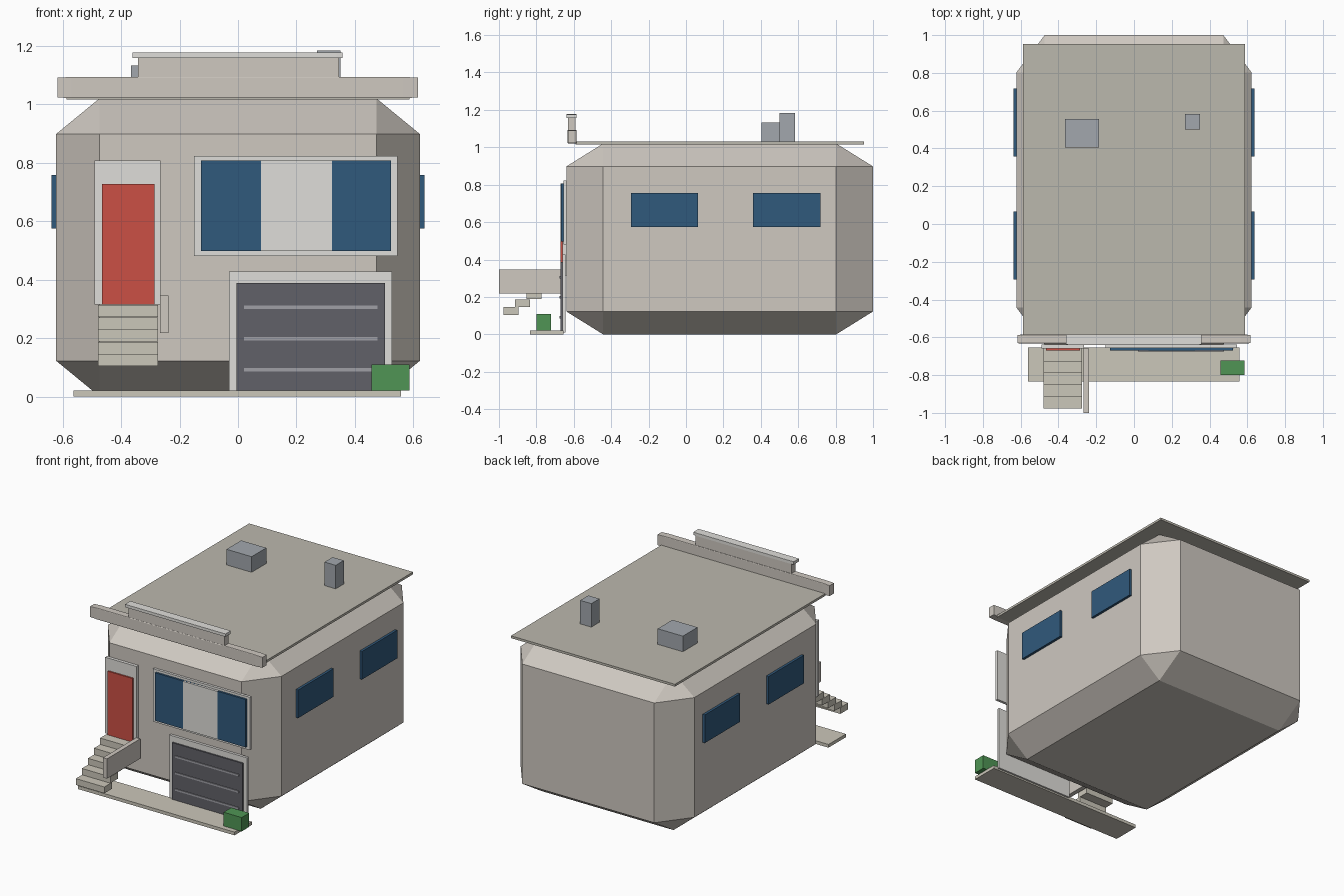
import bpy, bmesh

STONE = (0.62, 0.58, 0.53, 1)
COLOURS = {
    "wall": STONE,
    "roofing": (0.50, 0.48, 0.42, 1),
    "concrete": (0.60, 0.57, 0.49, 1),
    "trim": (0.74, 0.73, 0.70, 1),
    "red": (0.60, 0.08, 0.06, 1),
    "glass": (0.03, 0.10, 0.20, 1),
    "dark": (0.12, 0.12, 0.14, 1),
    "rib": (0.35, 0.35, 0.38, 1),
    "metal": (0.36, 0.39, 0.42, 1),
    "green": (0.08, 0.30, 0.09, 1),
}
mats = {}
for key, col in COLOURS.items():
    mats[key] = bpy.data.materials.new(key)
    mats[key].diffuse_color = col


def box(name, x, y, z, mat, bevel=0.0):
    """Box from (min, max) ranges; bevel is a fraction of each dimension."""
    bm = bmesh.new()
    bmesh.ops.create_cube(bm, size=1)
    if bevel:
        bmesh.ops.bevel(bm, geom=bm.edges[:], offset=bevel, segments=1,
                        profile=0.5, affect='EDGES')
    for v in bm.verts:
        for i, r in enumerate((x, y, z)):
            v.co[i] = (r[0] + r[1]) / 2 + v.co[i] * (r[1] - r[0])
    me = bpy.data.meshes.new(name)
    bm.to_mesh(me)
    bm.free()
    me.materials.append(mats[mat])
    ob = bpy.data.objects.new(name, me)
    bpy.context.collection.objects.link(ob)
    return ob


# Chamfered main body and flat roof
box("house_body", (-0.622, 0.622), (-0.64, 1.0), (0, 1.02), "wall", 0.12)
box("roof_slab", (-0.587, 0.587), (-0.59, 0.952), (1.016, 1.031), "roofing")

# Stepped front parapet
box("parapet", (-0.618, 0.616), (-0.633, -0.585), (1.02, 1.093), "wall", 0.04)
box("parapet_upper", (-0.342, 0.345), (-0.63, -0.59), (1.093, 1.157), "wall")
box("parapet_cap", (-0.361, 0.358), (-0.64, -0.585), (1.157, 1.177), "trim", 0.03)

# Rooftop units
box("roof_vent_box", (-0.366, -0.186), (0.405, 0.555), (1.03, 1.132), "metal")
box("roof_chimney", (0.27, 0.35), (0.50, 0.583), (1.03, 1.183), "metal")

# Entrance door
box("door_frame", (-0.49, -0.265), (-0.66, -0.638), (0.315, 0.807), "trim")
box("front_door", (-0.465, -0.286), (-0.67, -0.655), (0.315, 0.727), "red")

# Wide front window
box("front_window_frame", (-0.15, 0.545), (-0.656, -0.638), (0.48, 0.822), "trim")
box("front_window_glass", (-0.126, 0.523), (-0.669, -0.655), (0.497, 0.807), "glass")
box("front_window_panel", (0.078, 0.322), (-0.672, -0.656), (0.497, 0.807), "trim")

# Garage door with ribs
box("garage_frame", (-0.03, 0.527), (-0.66, -0.643), (0.01, 0.427), "trim")
box("garage_door", (-0.005, 0.502), (-0.67, -0.655), (0.02, 0.388), "dark")
for i, z in enumerate((0.091, 0.198, 0.305)):
    box(f"garage_rib_{i + 1}", (0.02, 0.477), (-0.675, -0.668),
        (z - 0.006, z + 0.006), "rib")

# Side windows on both walls
for side, s in (("right", 1), ("left", -1)):
    for end, y in (("front", -0.115), ("rear", 0.538)):
        box(f"{side}_{end}_window", sorted((s * 0.615, s * 0.638)),
            (y - 0.18, y + 0.18), (0.575, 0.757), "glass")

# Pavement, overlapping stair treads, side rail and hedge
box("pavement", (-0.562, 0.558), (-0.833, -0.655), (0, 0.021), "concrete")
for i in range(5):
    y, z = -0.976 + i * 0.062, 0.104 + i * 0.042
    box(f"stair_{i + 1}", (-0.478, -0.274), (y, y + 0.08), (z, z + 0.041), "concrete")
box("stair_rail", (-0.267, -0.238), (-1.0, -0.66), (0.218, 0.346), "wall")
box("hedge", (0.457, 0.586), (-0.80, -0.722), (0.02, 0.11), "green")
